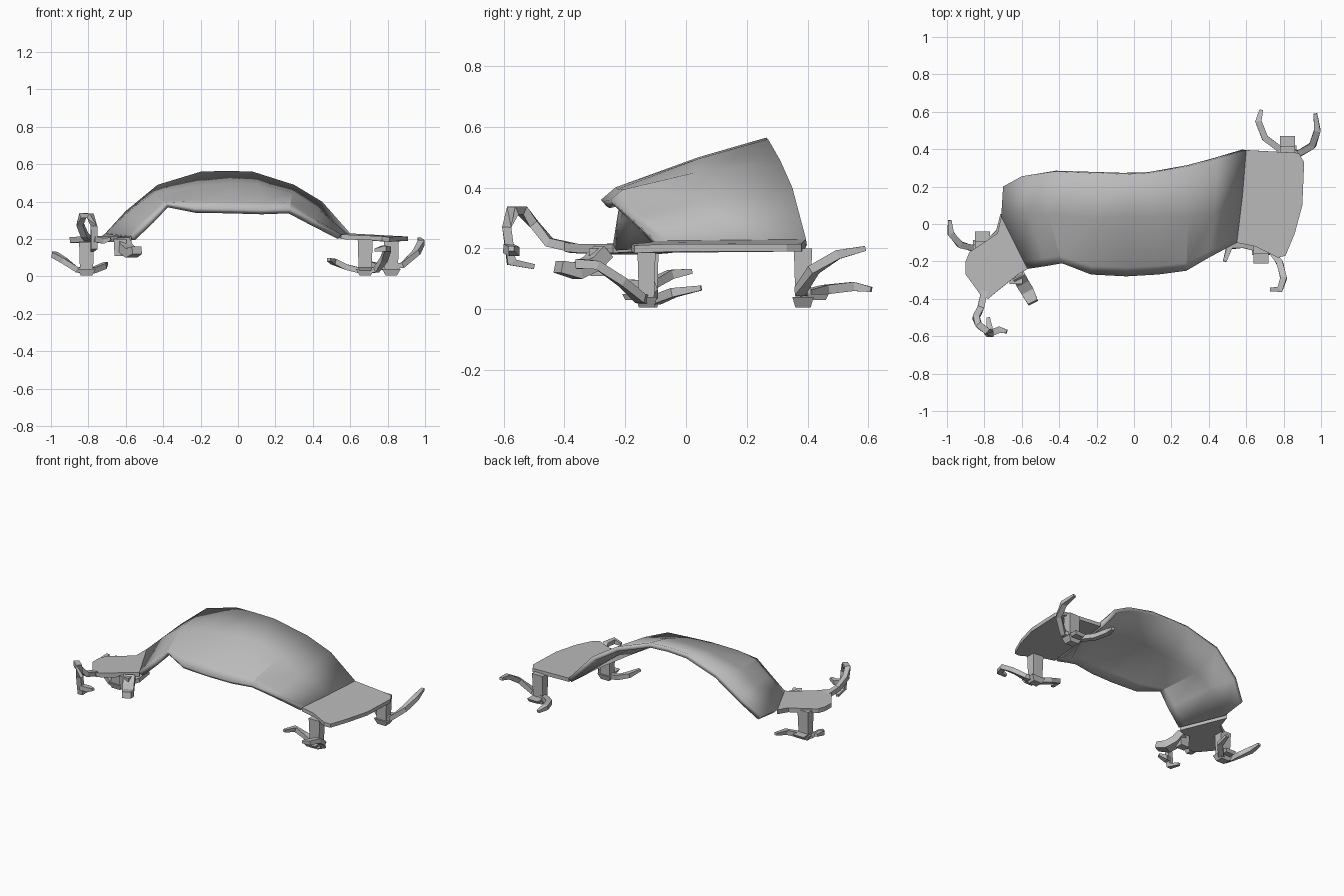
import bpy, bmesh, math
from mathutils import Vector

default_cube = bpy.data.objects.get("Cube")
if default_cube:
    bpy.data.objects.remove(default_cube)

grey = bpy.data.materials.new("plain_grey")
grey.use_nodes = True
grey.diffuse_color = (0.5, 0.5, 0.5, 1)
grey.node_tree.nodes["Principled BSDF"].inputs["Base Color"].default_value = grey.diffuse_color


def make_object(name, verts, faces, thickness=0, smooth_angle=0):
    """Mesh object from points and faces, optionally thickened downwards."""
    mesh = bpy.data.meshes.new(name)
    mesh.from_pydata([tuple(v) for v in verts], [], faces)
    mesh.materials.append(grey)
    obj = bpy.data.objects.new(name, mesh)
    bpy.context.collection.objects.link(obj)
    if thickness:
        solid = obj.modifiers.new("thickness", "SOLIDIFY")
        solid.thickness = thickness
        solid.offset = -1
    else:
        bm = bmesh.new()
        bm.from_mesh(mesh)
        bmesh.ops.recalc_face_normals(bm, faces=bm.faces)
        bm.to_mesh(mesh)
        bm.free()
    if smooth_angle:
        bpy.ops.object.select_all(action="DESELECT")
        obj.select_set(True)
        bpy.context.view_layer.objects.active = obj
        bpy.ops.object.shade_smooth_by_angle(angle=math.radians(smooth_angle))
    return obj


def ribbon(name, path, width=.035, height=.03, tip=.55, both_ends=True):
    """Rectangular bar swept along a path and narrowed at its tips."""
    points = [Vector(p) for p in path]
    last = len(points) - 1
    verts, faces = [], []
    for i, point in enumerate(points):
        along = (points[min(i + 1, last)] - points[max(i - 1, 0)]).normalized()
        side = along.cross(Vector((0, 0, 1)))
        if side.length < .2:
            side = Vector((1, 0, 0))
        side.normalize()
        up = side.cross(along).normalized()
        scale = tip if i == last or (i == 0 and both_ends) else 1
        a, b = side * width * scale / 2, up * height * scale / 2
        verts += [point - a - b, point + a - b, point + a + b, point - a + b]
    for i in range(last):
        for k in range(4):
            n = (k + 1) % 4
            faces.append((4 * i + k, 4 * i + n, 4 * i + n + 4, 4 * i + k + 4))
    faces += [(3, 2, 1, 0), tuple(4 * last + k for k in range(4))]
    return make_object(name, verts, faces)


def block(name, center, top, bottom, z_low, z_high):
    """Tapered post: top and bottom are (x size, y size)."""
    x, y = center
    corners = ((-.5, -.5), (.5, -.5), (.5, .5), (-.5, .5))
    verts = [(x + u * w, y + v * d, z)
             for (w, d), z in ((bottom, z_low), (top, z_high)) for u, v in corners]
    faces = [(3, 2, 1, 0), (4, 5, 6, 7)]
    faces += [(k, (k + 1) % 4, (k + 1) % 4 + 4, k + 4) for k in range(4)]
    return make_object(name, verts, faces)


def pad(name, outline, thickness):
    """Thin foot plate from a counterclockwise outline."""
    return make_object(name, outline, [tuple(range(len(outline)))], thickness)


# Arched shell: front edge, middle line and back edge, from right to left
front_edge = [(-.57, -.24, .215), (-.47, -.225, .31), (-.385, -.21, .395),
              (-.23, -.27, .365), (-.04, -.28, .36), (.13, -.27, .355),
              (.28, -.25, .36), (.4, -.18, .3), (.55, -.1, .225)]
middle_line = [(-.71, .04, .23), (-.57, .06, .36), (-.46, .05, .44),
               (-.22, .03, .485), (-.04, .04, .5), (.11, .04, .495),
               (.29, .03, .45), (.43, .05, .36), (.58, .15, .23)]
back_edge = [(-.7, .2, .24), (-.6, .255, .35), (-.43, .28, .49),
             (-.2, .27, .56), (-.06, .265, .565), (.08, .27, .56),
             (.3, .31, .49), (.45, .35, .4), (.6, .395, .23)]
verts = []
for i, (f, m, b) in enumerate(zip(front_edge, middle_line, back_edge)):
    f, m, b = Vector(f), Vector(m), Vector(b)
    crest = f.lerp(m, .15)
    if 3 <= i <= 6:
        crest.z += .02
    verts += [f, crest, m, b]
rows = 4
faces = []
for i in range(len(front_edge) - 1):
    for j in range(rows - 1):
        a = i * rows + j
        faces.append((a, a + rows, a + rows + 1, a + 1))
make_object("arched_shell", verts, faces, .03, 25)

# Foot plates at both ends
pad("left_foot_plate", [(.6, .395, .23), (.55, -.1, .225), (.65, -.12, .22),
                        (.77, -.18, .215), (.81, -.17, .21), (.86, -.05, .215),
                        (.9, .1, .215), (.91, .33, .215), (.88, .38, .215)], .025)
pad("right_foot_plate", [(-.57, -.24, .215), (-.71, .04, .23), (-.73, -.05, .215),
                         (-.82, -.11, .21), (-.88, -.15, .21), (-.9, -.2, .21),
                         (-.9, -.27, .21), (-.82, -.38, .215), (-.78, -.4, .22),
                         (-.72, -.35, .215), (-.62, -.27, .215)], .03)

# Posts with a small lug above each claw
for name, center, lug_y in (("left_front", (.68, -.13), -.17),
                            ("left_back", (.82, .385), .43),
                            ("right_back", (-.81, -.12), -.08)):
    x, y = center
    block(name + "_post", center, (.08, .06), (.07, .05), .03, .2)
    block(name + "_sole", (x, y), (.1, .07), (.06, .05), .005, .04)
    block(name + "_lug", (x, lug_y), (.08, .08), (.06, .06), .03, .05)

# Curved claws below the posts
ribbon("left_front_claw", [(.73, -.35, .14), (.78, -.35, .15), (.8, -.29, .145),
                           (.78, -.21, .09), (.74, -.15, .035), (.66, -.13, .03),
                           (.58, -.11, .05), (.51, -.12, .08), (.485, -.2, .09)])
ribbon("left_back_claw", [(.68, .61, .065), (.665, .55, .075), (.7, .46, .065),
                          (.78, .4, .05), (.88, .375, .06), (.955, .42, .13),
                          (.98, .5, .18), (.97, .59, .2)])
ribbon("right_back_claw", [(-.985, .02, .125), (-.98, -.05, .115), (-.93, -.11, .085),
                           (-.86, -.13, .035), (-.78, -.1, .03),
                           (-.72, -.04, .055), (-.705, .05, .07)])

# Hooked claw that rises from the front of the right plate
ribbon("right_front_hook", [(-.8, -.36, .2), (-.82, -.45, .22), (-.845, -.5, .28),
                            (-.83, -.54, .325), (-.79, -.57, .325),
                            (-.77, -.59, .27), (-.77, -.575, .155),
                            (-.78, -.5, .14)], both_ends=False)
ribbon("right_front_barb", [(-.77, -.585, .2), (-.72, -.565, .19), (-.68, -.575, .2)],
       both_ends=False)

# Short side claw on the inner edge of the right plate
ribbon("right_inner_arm", [(-.62, -.27, .19), (-.6, -.31, .15), (-.57, -.36, .125),
                           (-.54, -.42, .14)], .07, .05, .8, False)
block("right_inner_post", (-.63, -.29), (.07, .06), (.06, .05), .11, .2)
